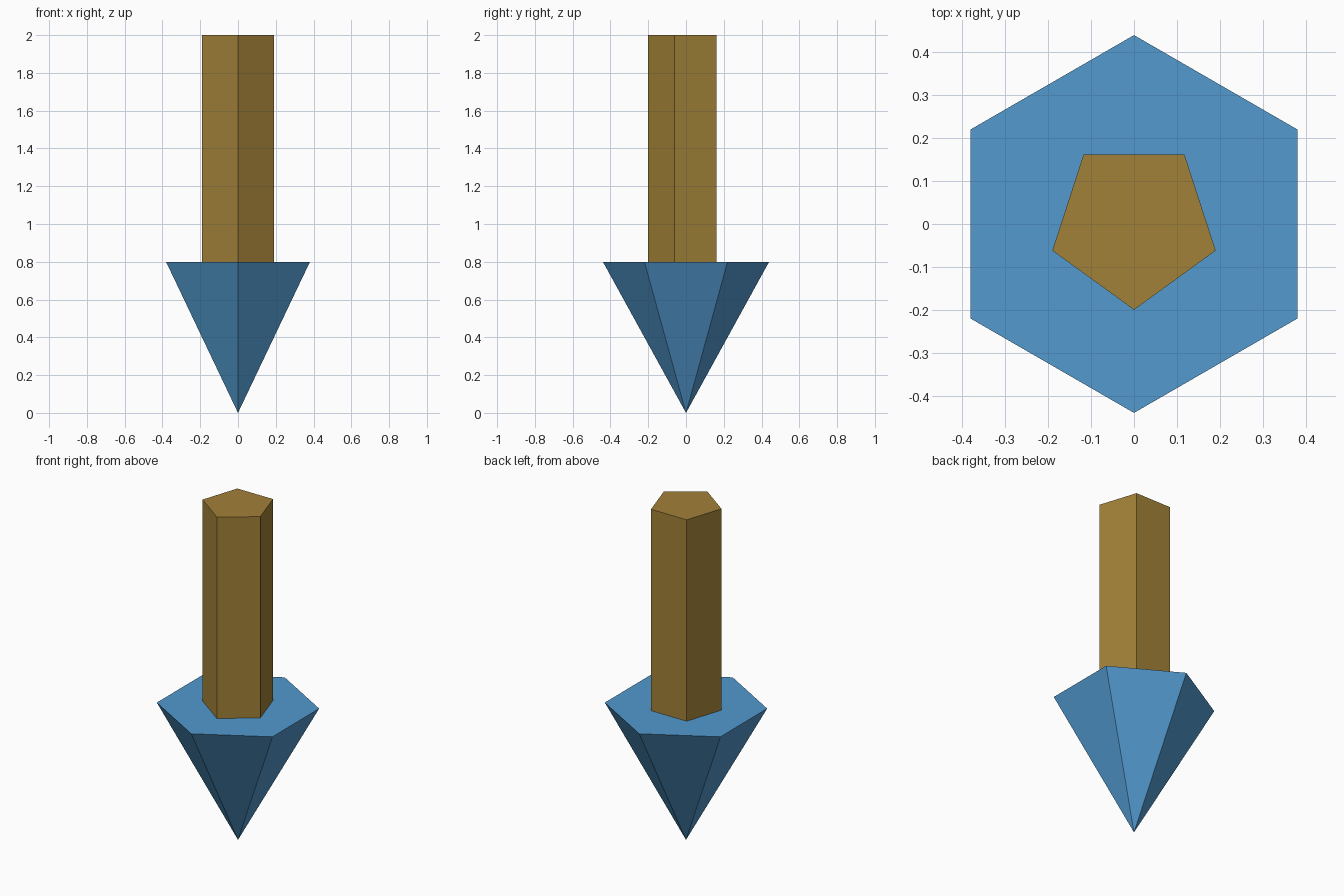
import bpy
import bmesh
from math import sin, cos, tau

cube = bpy.data.objects.get("Cube")
if cube:
    bpy.data.objects.remove(cube, do_unlink=True)


def make_material(name, rgb):
    mat = bpy.data.materials.new(name)
    mat.use_nodes = True
    color = (*rgb, 1.0)
    mat.diffuse_color = color
    mat.node_tree.nodes["Principled BSDF"].inputs["Base Color"].default_value = color
    return mat


def make_prism(name, sides, radius, bottom, top, mat, pointed=False):
    """Upright polygon prism with a corner at the front; pointed ends in a tip below."""
    bm = bmesh.new()

    def ring(z):
        angles = [tau * i / sides for i in range(sides)]
        return [bm.verts.new((radius * sin(a), -radius * cos(a), z)) for a in angles]

    upper = ring(top)
    bm.faces.new(upper)
    if pointed:
        tip = bm.verts.new((0, 0, bottom))
        for i in range(sides):
            bm.faces.new((tip, upper[(i + 1) % sides], upper[i]))
    else:
        lower = ring(bottom)
        bm.faces.new(lower[::-1])
        for i in range(sides):
            j = (i + 1) % sides
            bm.faces.new((lower[i], lower[j], upper[j], upper[i]))
    bmesh.ops.recalc_face_normals(bm, faces=bm.faces)
    mesh = bpy.data.meshes.new(name)
    bm.to_mesh(mesh)
    bm.free()
    mesh.materials.append(mat)
    obj = bpy.data.objects.new(name, mesh)
    bpy.context.collection.objects.link(obj)
    return obj


blue = make_material("blue", (0.085, 0.32, 0.62))
brown = make_material("golden brown", (0.36, 0.22, 0.04))

# Six-sided point, tip down
make_prism("arrow_head", 6, 0.44, 0.0, 0.8, blue, pointed=True)
# Five-sided shaft standing on the head
make_prism("arrow_shaft", 5, 0.2, 0.8, 2.0, brown)
